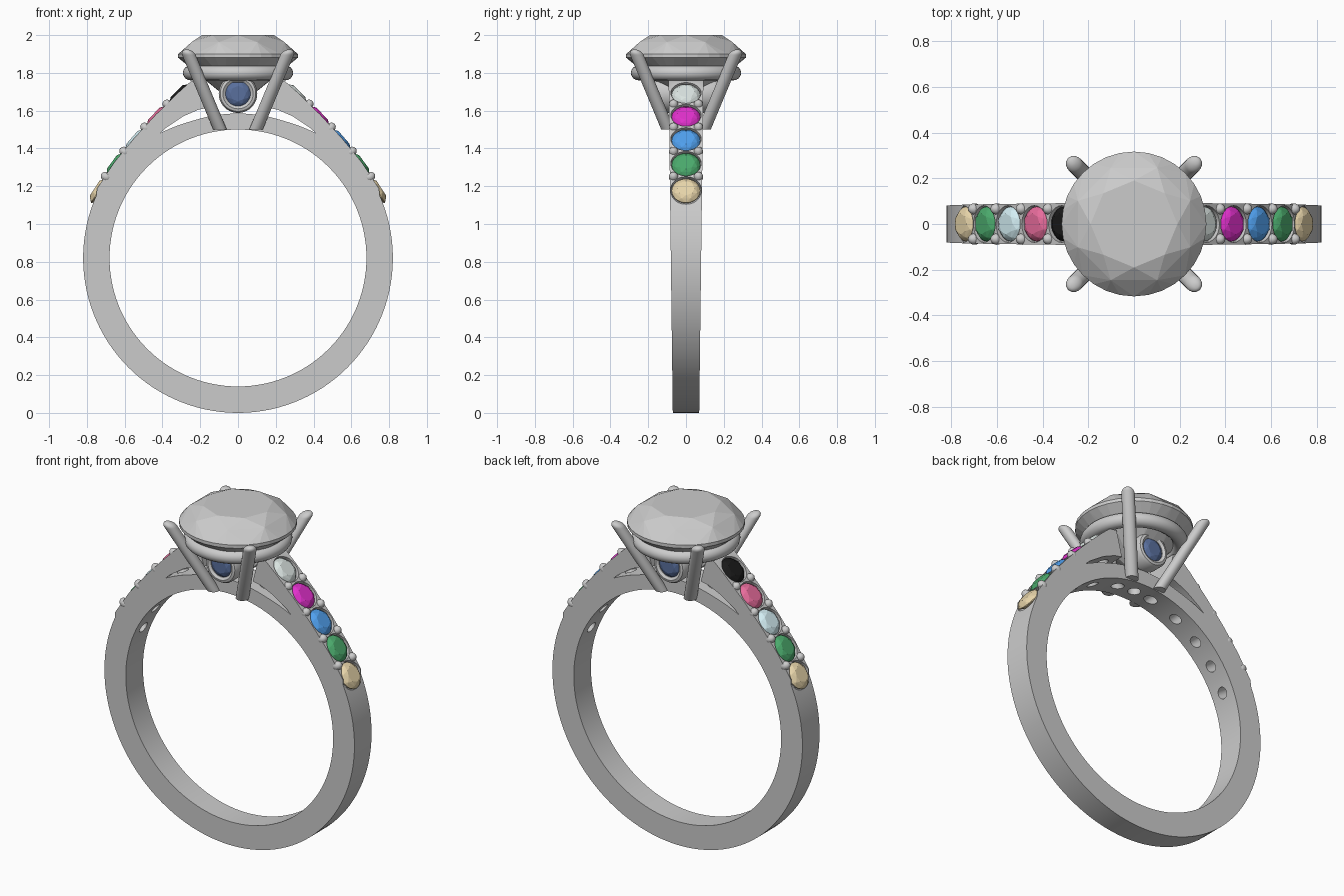
import bpy, bmesh
from math import sin, cos, pi, sqrt
from mathutils import Vector, Matrix

if "Cube" in bpy.data.objects:
    bpy.data.objects.remove(bpy.data.objects["Cube"])

CZ = 0.82                                  # centre height of the finger hole


def half_width(z):
    return 0.07 + 0.0125 * z


def finish(name, bm, color=None, smooth=True):
    bmesh.ops.recalc_face_normals(bm, faces=bm.faces[:])
    me = bpy.data.meshes.new(name)
    bm.to_mesh(me)
    bm.free()
    ob = bpy.data.objects.new(name, me)
    bpy.context.collection.objects.link(ob)
    if color:
        mat = bpy.data.materials.new(name + "_colour")
        mat.diffuse_color = (*color, 1)
        mat.use_nodes = True
        mat.node_tree.nodes["Principled BSDF"].inputs["Base Color"].default_value = mat.diffuse_color
        me.materials.append(mat)
    if smooth:
        shade(ob)
    return ob


def shade(ob):
    bpy.ops.object.select_all(action='DESELECT')
    ob.select_set(True)
    bpy.context.view_layer.objects.active = ob
    bpy.ops.object.shade_smooth_by_angle(angle=0.6)


def skin(bm, loops, closed=False):
    """Bridge equal vertex loops; cap the ends, or join last to first."""
    rings = [[bm.verts.new(p) for p in lp] for lp in loops]
    n = len(rings[0])
    for a, b in zip(rings, rings[1:] + (rings[:1] if closed else [])):
        for i in range(n):
            bm.faces.new((a[i], a[(i + 1) % n], b[(i + 1) % n], b[i]))
    if not closed:
        bm.faces.new(rings[0])
        bm.faces.new(rings[-1])


def circle(r, z, n, off=0.0, x=0, y=0):
    return [Vector((x + r * cos(2 * pi * (i + off) / n), y + r * sin(2 * pi * (i + off) / n), z))
            for i in range(n)]


def lathe(bm, profile, matrix, n=32, closed=False):
    skin(bm, [[matrix @ p for p in circle(r, z, n)] for r, z in profile], closed)


def frame(pos, normal):
    return Matrix.Translation(pos) @ Vector(normal).to_track_quat('Z', 'Y').to_matrix().to_4x4()


def gem(name, r, crown, pavilion, matrix, color=None, n=32):
    """Round brilliant: convex hull of table, crown, girdle and culet points."""
    bm = bmesh.new()
    pts = (circle(0.6 * r, crown, 8) + circle(0.84 * r, crown * 0.66, 8, 0.5)
           + circle(r, 0.03 * r, n) + circle(r, -0.03 * r, n)
           + circle(0.55 * r, -pavilion * 0.5, 8, 0.5) + [Vector((0, 0, -pavilion))])
    for p in pts:
        bm.verts.new(matrix @ p)
    bmesh.ops.convex_hull(bm, input=bm.verts[:])
    return finish(name, bm, color, smooth=False)


# side stone centres (x, z) for the right shoulder, lowest first
STONES = [(0.735, 1.175), (0.645, 1.312), (0.54, 1.44), (0.425, 1.565), (0.305, 1.683)]
COLORS = {
    1: [(0.80, 0.66, 0.40), (0.07, 0.40, 0.15), (0.08, 0.35, 0.85), (0.75, 0.03, 0.60), (0.70, 0.77, 0.75)],
    -1: [(0.80, 0.66, 0.40), (0.07, 0.40, 0.15), (0.65, 0.85, 0.90), (0.80, 0.15, 0.33), (0.01, 0.01, 0.01)]}


def stone_normal(i, s):
    a, b = STONES[max(i - 1, 0)], STONES[min(i + 1, 4)]
    return Vector((s * (b[1] - a[1]), 0, a[0] - b[0])).normalized()


# band: square section, slimmer at the top and slightly wider in y there
bm = bmesh.new()
loops = []
for k in range(120):
    a = 2 * pi * k / 120
    t = min(max((sin(a) - 0.55) / 0.4, 0), 1)
    ro = 0.82 - 0.055 * t
    lo, hi = [(r * cos(a), CZ + r * sin(a)) for r in (0.68, ro)]
    loops.append([(x, sy * half_width(z), z)
                  for (x, z), sy in ((lo, -1), (lo, 1), (hi, 1), (hi, -1))])
skin(bm, loops, closed=True)
metal = [finish("band", bm, smooth=False)]

# cathedral shoulders rising to the head
for s, side in ((1, "right"), (-1, "left")):
    lower = [(0.695, 1.14), (0.65, 1.20), (0.58, 1.30), (0.48, 1.42), (0.38, 1.51),
             (0.29, 1.57), (0.21, 1.605), (0.16, 1.615)]
    upper = [(0.20, 1.765), (0.25, 1.755)] + [(x + 0.012, z + 0.012) for x, z in STONES[::-1]]
    outline = lower + upper + [(0.75, 1.14)]
    bm = bmesh.new()
    skin(bm, [[(s * x, sy * half_width(z), z) for x, z in outline] for sy in (-1, 1)])
    metal.append(finish(side + "_shoulder", bm, smooth=False))

# drill the seats and the through-holes under every side stone
bm = bmesh.new()
for s in (1, -1):
    for i, (x, z) in enumerate(STONES):
        lathe(bm, [(0.032, -0.38), (0.032, -0.05), (0.0805, -0.008), (0.0805, 0.07)],
              frame((s * x, 0, z), stone_normal(i, s)), 24)
lathe(bm, [(0.035, 1.4), (0.035, 1.7)], Matrix(), 24)
cutter = finish("seat_cutter", bm, smooth=False)
cutter.hide_render = True
for ob in metal:
    mod = ob.modifiers.new("seats", 'BOOLEAN')
    mod.operation = 'DIFFERENCE'
    mod.solver = 'EXACT'
    mod.object = cutter
    bpy.context.view_layer.objects.active = ob
    bpy.ops.object.modifier_apply(modifier=mod.name)
    shade(ob)
bpy.data.objects.remove(cutter)

# side stones and the bead prongs between them
for s, side in ((1, "right"), (-1, "left")):
    for i, (x, z) in enumerate(STONES):
        m = frame((s * x, 0, z), stone_normal(i, s))
        gem(f"{side}_side_stone_{i + 1}", 0.076, 0.028, 0.05, m, COLORS[s][i], 20)
    bm = bmesh.new()
    for i in range(4):
        (x0, z0), (x1, z1) = STONES[i], STONES[i + 1]
        nrm = (stone_normal(i, s) + stone_normal(i + 1, s)).normalized()
        mid = Vector((s * (x0 + x1) / 2, 0, (z0 + z1) / 2)) + nrm * 0.01
        for y in (-0.066, 0.066):
            m = frame(mid + Vector((0, y, 0)), nrm) @ Matrix.Diagonal((1, 1, 1.2, 1))
            bmesh.ops.create_uvsphere(bm, u_segments=16, v_segments=10, radius=0.025, matrix=m)
    finish(side + "_beads", bm)

# four slanted claws with flat feet and rounded tips
for n, (sx, sy) in enumerate(((1, 1), (-1, 1), (-1, -1), (1, -1))):
    bm = bmesh.new()
    loops = []
    steps = [(0, 1), (1, 1)] + [(1 + 0.075 * sin(k * pi / 12), cos(k * pi / 12)) for k in (1, 2, 3, 4, 5)]
    for t, f in steps:
        d = 0.095 + 0.165 * t
        loops.append(circle(0.036 * f, 1.50 + 0.395 * t, 24, 0, sx * d, sy * d))
    skin(bm, loops)
    finish(f"claw_{n + 1}", bm)

# gallery ring under the centre stone
bm = bmesh.new()
lathe(bm, [(0.25 + 0.042 * cos(k * pi / 8), 1.80 + 0.04 * sin(k * pi / 8)) for k in range(16)],
      Matrix(), 64, closed=True)
finish("gallery_ring", bm)

# centre stone
gem("centre_stone", 0.317, 0.11, 0.27, Matrix.Translation((0, 0, 1.89)))

# bezel-set blue stones, front and back of the head
for sy, side in ((-1, "front"), (1, "back")):
    m = frame((0, sy * 0.15, 1.69), (0, sy, 0))
    bm = bmesh.new()
    lathe(bm, [(0.066, -0.08), (0.095, -0.08), (0.102, -0.07), (0.102, 0.0), (0.094, 0.014),
               (0.08, 0.018), (0.066, 0.008)], m, 40, closed=True)
    finish(side + "_bezel", bm)
    gem(side + "_bezel_stone", 0.068, 0.02, 0.05, m, (0.10, 0.16, 0.34), 24)
